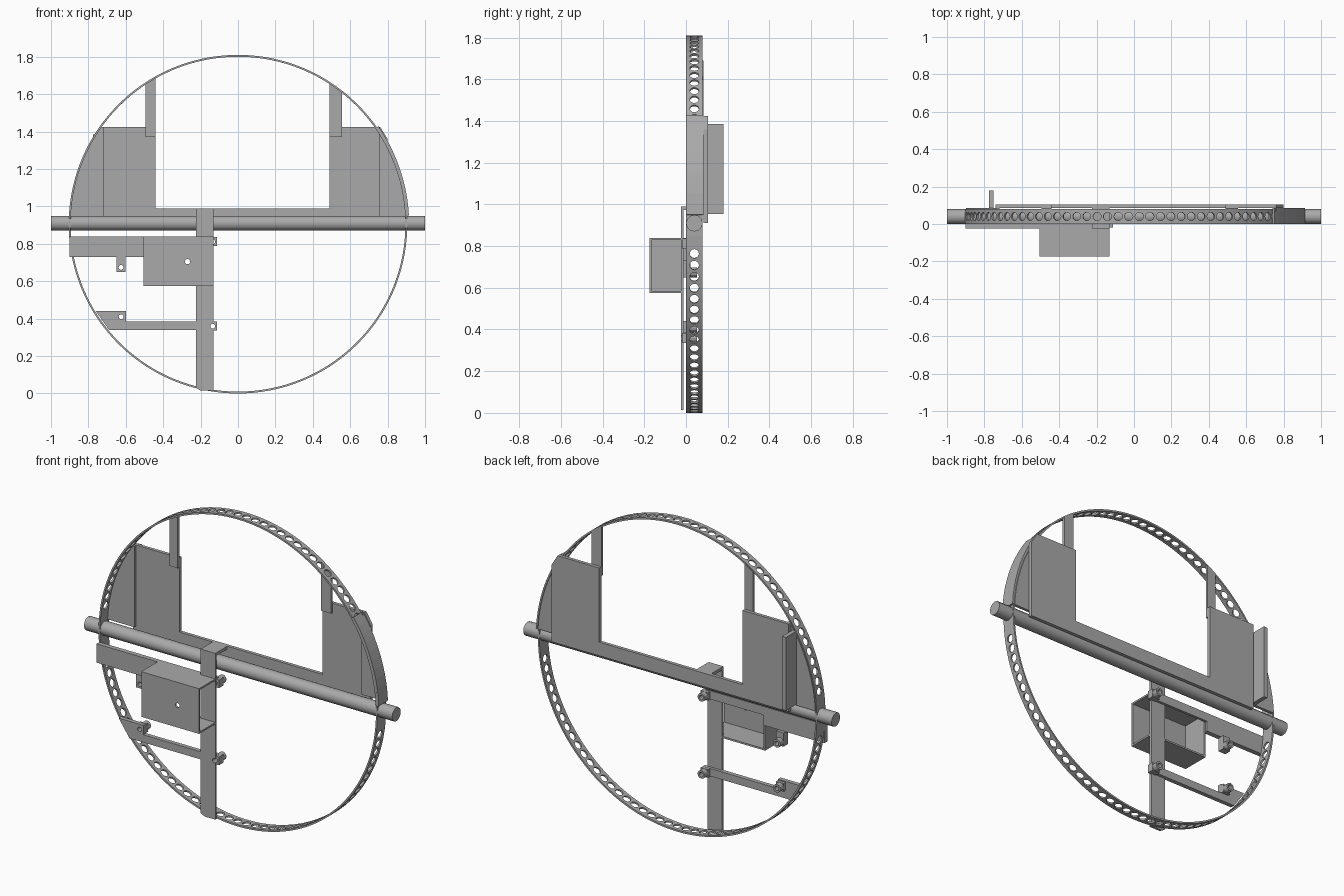
import bpy, bmesh
from math import sin, cos, pi, sqrt, radians

cube = bpy.data.objects.get("Cube")
if cube:
    bpy.data.objects.remove(cube)

mat = bpy.data.materials.new("plain_grey")
mat.use_nodes = True
GREY = (0.4, 0.4, 0.4, 1)
mat.diffuse_color = GREY
mat.node_tree.nodes["Principled BSDF"].inputs["Base Color"].default_value = GREY

R, CZ, W = 0.9, 0.905, 0.08      # hoop radius, centre height, width


def finish(name, bm):
    bmesh.ops.remove_doubles(bm, verts=bm.verts, dist=1e-5)
    bmesh.ops.recalc_face_normals(bm, faces=bm.faces)
    mesh = bpy.data.meshes.new(name)
    bm.to_mesh(mesh)
    bm.free()
    obj = bpy.data.objects.new(name, mesh)
    bpy.context.collection.objects.link(obj)
    mesh.materials.append(mat)
    return obj


def plate(name, outline, y0, y1):
    """Extrude an x-z outline from y0 to y1."""
    bm = bmesh.new()
    face = bm.faces.new([bm.verts.new((x, y0, z)) for x, z in outline])
    new = bmesh.ops.extrude_face_region(bm, geom=[face])["geom"]
    verts = [v for v in new if isinstance(v, bmesh.types.BMVert)]
    bmesh.ops.translate(bm, verts=verts, vec=(0, y1 - y0, 0))
    return finish(name, bm)


def box(name, x0, x1, y0, y1, z0, z1):
    return plate(name, [(x0, z0), (x1, z0), (x1, z1), (x0, z1)], y0, y1)


def rod(name, r, length, axis, centre, sides):
    bpy.ops.mesh.primitive_cylinder_add(vertices=sides, radius=r, depth=length, location=centre,
                                        rotation=(pi / 2, 0, 0) if axis == "y" else (0, pi / 2, 0))
    obj = bpy.context.object
    obj.name = name
    obj.data.materials.append(mat)
    return obj


def drill(obj, x, z, r):
    """Cut a round hole through obj along y."""
    cutter = rod("hole_cutter", r, 1, "y", (x, 0, z), 16)
    cutter.hide_render = True
    cutter.hide_set(True)
    mod = obj.modifiers.new("hole", "BOOLEAN")
    mod.object = cutter
    mod.solver = "EXACT"


def rim_z(x, r=R):
    return CZ + sqrt(r * r - x * x)


def rim_x(z, r=R):
    return sqrt(r * r - (z - CZ) ** 2)


# Perforated hoop: one panel per hole, plain panels beside the axle
PANELS, SIDES = 100, 16
step = 2 * pi / PANELS
bm = bmesh.new()


def hoop_vert(a, y):
    return bm.verts.new((R * cos(a), y, CZ + R * sin(a)))


for i in range(PANELS):
    mid = (i + 0.5) * step
    inner, outer = [], []
    for k in range(SIDES):
        t = 2 * pi * k / SIDES
        c, s = cos(t), sin(t)
        m = max(abs(c), abs(s))
        inner.append((mid + 0.022 * c / R, W / 2 + 0.022 * s))
        outer.append((mid + c / m * step / 2, W / 2 + s / m * W / 2))
    if abs(sin(mid)) < 0.12:
        bm.faces.new([hoop_vert(*p) for p in outer])
        continue
    for k in range(SIDES):
        n = (k + 1) % SIDES
        bm.faces.new([hoop_vert(*p) for p in (outer[k], outer[n], inner[n], inner[k])])
hoop = finish("perforated_hoop", bm)
solid = hoop.modifiers.new("thickness", "SOLIDIFY")
solid.thickness = 0.01
solid.offset = 0

# Axle
axle = rod("axle", 0.04, 2, "x", (0, 0.04, 0.91), 12)
bpy.ops.object.shade_smooth_by_angle(angle=radians(35))

# Rear U-shaped panel
TOP = 1.425
plate("rear_panel", [(-0.74, 0.91), (0.8, 0.91), (0.8, 1.36), (0.76, TOP), (0.49, TOP),
                     (0.49, 0.99), (-0.44, 0.99), (-0.44, TOP), (-0.74, TOP)], 0.085, 0.105)

# Side segments filling the hoop, and the upright hanger strips
for side, name, x0 in ((-1, "right", 0.72), (1, "left", 0.755)):
    zs = [0.95 + (TOP - 0.95) * k / 8 for k in range(9)]
    arc = [(side * max(rim_x(z), x0 + 0.003), z) for z in zs]
    plate(name + "_segment", [(side * x0, 0.95)] + arc + [(side * x0, TOP)], 0.068, 0.085)
for name, a, b in (("right_hanger", -0.495, -0.44), ("left_hanger", 0.49, 0.555)):
    plate(name, [(a, 1.37), (b, 1.37), (b, rim_z(b)), (a, rim_z(a))], 0.07, 0.085)

# Curved cover over the outside of the hoop on the left
angles = [0.05 + 0.56 * k / 10 for k in range(11)]
cover = [(r * cos(a), CZ + r * sin(a)) for r, row in ((0.905, angles), (0.915, angles[::-1])) for a in row]
plate("left_hoop_cover", cover, 0.0, 0.085)

# Rear fin
box("rear_fin", -0.775, -0.75, 0.085, 0.18, 0.955, 1.385)

# Front upright with its top flange
upright = plate("front_upright", [(-0.225, 0.03), (-0.2, 0.015), (-0.13, 0.015),
                                  (-0.13, 0.99), (-0.225, 0.99)], -0.025, -0.012)
box("upright_flange", -0.225, -0.13, -0.025, 0.085, 0.972, 0.99)

# Upper and lower arms
plate("upper_arm", [(-0.9, 0.73), (-0.505, 0.73), (-0.505, 0.79), (-0.13, 0.79),
                    (-0.13, 0.84), (-0.9, 0.84)], -0.012, 0.003)
box("upper_arm_face", -0.9, -0.505, -0.025, -0.01, 0.73, 0.84)
arm = plate("lower_arm", [(-0.76, 0.44), (-0.69, 0.34), (-0.13, 0.34), (-0.13, 0.385),
                          (-0.6, 0.385), (-0.6, 0.44)], -0.02, 0.005)

# Pivot lugs: drilled block with a short collar behind it
for name, x, z in (("upper_inner", -0.135, 0.812), ("lower_inner", -0.135, 0.36),
                   ("upper_outer", -0.625, 0.69), ("lower_outer", -0.625, 0.41)):
    h = 0.04 if name == "upper_outer" else 0.024
    block = box(name + "_lug", x - 0.024, x + 0.024, -0.018, 0.022, z - h, z + h)
    collar = rod(name + "_collar", 0.024, 0.03, "y", (x, 0.037, z - h + 0.024), 12)
    for part in (block, collar):
        drill(part, x, z - h + 0.024, 0.013)
drill(upright, -0.135, 0.36, 0.013)
drill(arm, -0.135, 0.36, 0.013)
drill(arm, -0.625, 0.41, 0.013)

# Front housing, open towards the rear and the upright side
X0, X1, Y0, Y1, Z0, Z1, T = -0.505, -0.13, -0.175, -0.012, 0.575, 0.84, 0.01
front = box("housing_front", X0, X1, Y0, Y0 + T, Z0, Z1)
drill(front, -0.27, 0.705, 0.014)
box("housing_top", X0, X1, Y0 + T, Y1, Z1 - T, Z1)
box("housing_bottom", X0, X1, Y0 + T, Y1, Z0, Z0 + T)
box("housing_side", X0, X0 + T, Y0 + T, Y1, Z0 + T, Z1 - T)
